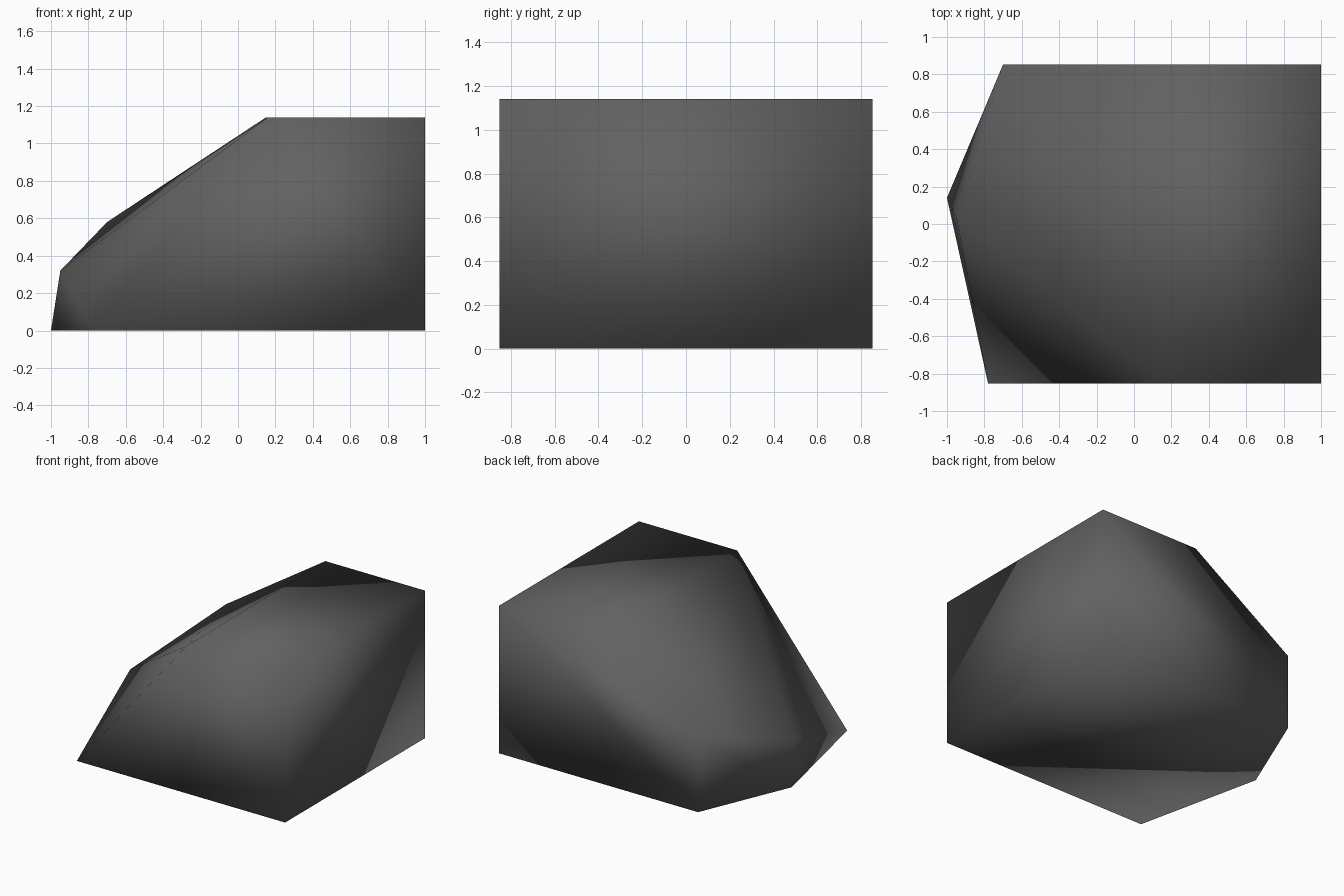
import bpy, bmesh, math

cube = bpy.data.objects.get("Cube")
if cube:
    bpy.data.objects.remove(cube, do_unlink=True)

HALF_DEPTH, HEIGHT = 0.853, 1.14

# Dark grey stone
stone = bpy.data.materials.new("dark_grey_stone")
stone.use_nodes = True
colour = (0.12, 0.12, 0.12, 1)
stone.diffuse_color = colour
stone.node_tree.nodes["Principled BSDF"].inputs["Base Color"].default_value = colour

# Square right end of the boulder
corners = [(1, side * HALF_DEPTH, z) for side in (-1, 1) for z in (0, HEIGHT)]
# Front outline: one long slope down to the ground
corners += [(0.16, -HALF_DEPTH, HEIGHT), (-0.78, -HALF_DEPTH, 0)]
# Back outline: gentler slope ending in a short upright edge
corners += [(0.15, HALF_DEPTH, HEIGHT), (-0.7, HALF_DEPTH, 0.58), (-0.7, HALF_DEPTH, 0)]
# Blunt nose between the two outlines
corners += [(-1, 0.14, 0), (-0.95, 0.04, 0.32)]

# Closed faceted body wrapped around the corners
bm = bmesh.new()
for corner in corners:
    bm.verts.new(corner)
bmesh.ops.convex_hull(bm, input=bm.verts[:])
bmesh.ops.dissolve_limit(bm, angle_limit=math.radians(0.5),
                         verts=bm.verts[:], edges=bm.edges[:])
bmesh.ops.recalc_face_normals(bm, faces=bm.faces[:])
for face in bm.faces:
    face.smooth = True

mesh = bpy.data.meshes.new("boulder")
bm.to_mesh(mesh)
bm.free()
mesh.materials.append(stone)
boulder = bpy.data.objects.new("boulder", mesh)
bpy.context.collection.objects.link(boulder)
